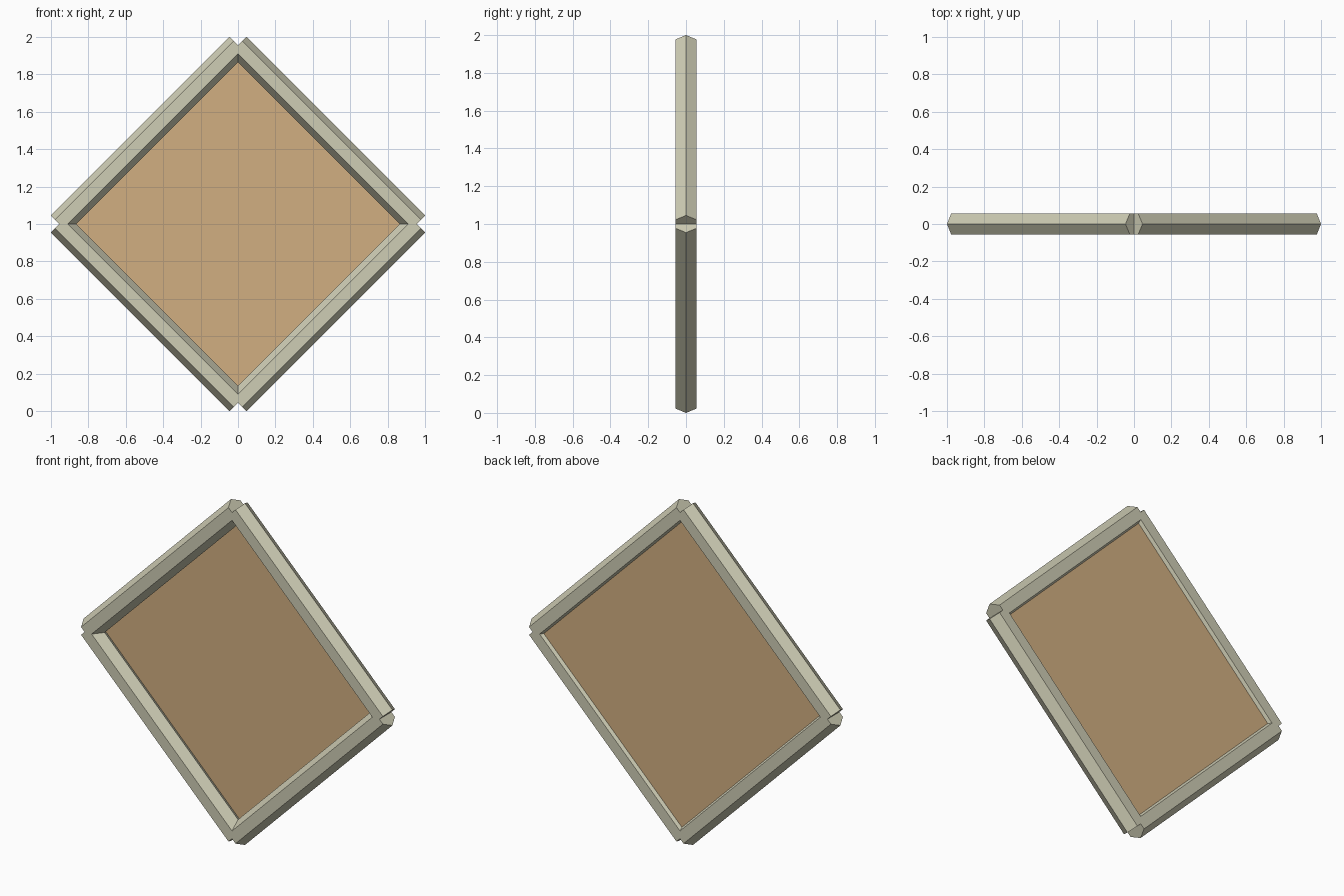
import bpy, math
from mathutils import Matrix

if "Cube" in bpy.data.objects:
    bpy.data.objects.remove(bpy.data.objects["Cube"])

R = 0.0642                          # bar radius (hexagon corner)
A = (math.sqrt(2) - R) / 2          # centre of frame to bar axis, also half bar length
CENTRE = Matrix.Translation((0, 0, 1))


def material(name, color):
    m = bpy.data.materials.new(name)
    m.diffuse_color = (*color, 1)
    m.use_nodes = True
    m.node_tree.nodes["Principled BSDF"].inputs["Base Color"].default_value = m.diffuse_color
    return m


def finish(name, mat, matrix):
    o = bpy.context.object
    o.name = name
    o.data.transform(matrix)
    o.data.materials.append(mat)
    return o


cream = material("cream_paint", (0.62, 0.61, 0.46))
tan = material("tan_board", (0.64, 0.43, 0.22))

# four hexagonal bars, flats facing front and back, butting at the corners
for i, name in enumerate(("upper_right", "upper_left", "lower_left", "lower_right")):
    bpy.ops.mesh.primitive_cylinder_add(vertices=6, radius=R, depth=2 * A)
    spin = Matrix.Rotation(-math.radians(45 + 90 * i), 4, 'Y')
    finish(name + "_bar", cream,
           CENTRE @ spin @ Matrix.Translation((A, 0, 0)) @ Matrix.Rotation(math.pi / 2, 4, 'Z')
           @ Matrix.Rotation(math.pi / 2, 4, 'Z') @ Matrix.Rotation(math.pi / 6, 4, 'Z'))

# thin board set towards the back of the frame
bpy.ops.mesh.primitive_cube_add(size=1)
finish("board", tan,
       CENTRE @ Matrix.Rotation(math.radians(45), 4, 'Y') @ Matrix.Translation((0, 0.035, 0))
       @ Matrix.Diagonal((1.32, 0.005, 1.32, 1)))
